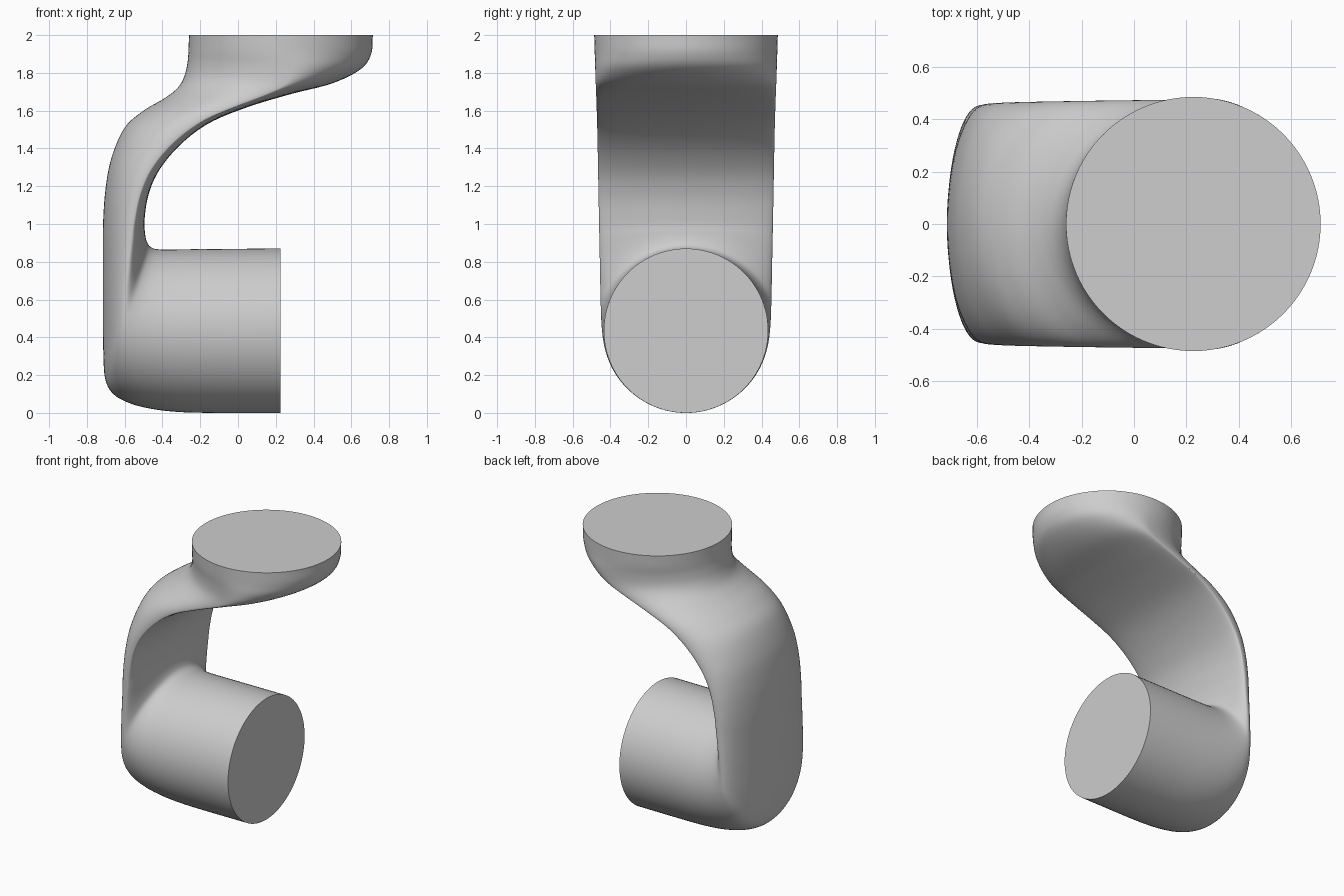
import bpy
import bmesh
import math
from mathutils import Vector

SIDES = 96
STEPS = 6

cube = bpy.data.objects.get("Cube")
if cube:
    bpy.data.objects.remove(cube, do_unlink=True)

# Side profile: outer x, outer z, inner x, inner z,
# and where the widest line lies between outer and inner
stations = [
    # lower barrel
    (.225, 0, .225, .87, .5), (-.1, 0, -.1, .868, .5),
    (-.3, .004, -.28, .866, .5), (-.45, .02, -.38, .865, .5),
    (-.57, .05, -.43, .867, .5),
    # rounded heel
    (-.66, .1, -.455, .874, .5), (-.703, .18, -.47, .885, .5),
    (-.713, .32, -.48, .9, .53), (-.715, .5, -.488, .925, .59),
    # arm, flatter on its inner side
    (-.715, .75, -.493, .96, .67), (-.715, .98, -.495, 1.02, .74),
    (-.702, 1.18, -.475, 1.15, .8), (-.67, 1.35, -.42, 1.28, .84),
    (-.6, 1.51, -.31, 1.415, .87), (-.5, 1.6, -.16, 1.53, .88),
    # neck and top disc
    (-.39, 1.665, .04, 1.615, .87), (-.32, 1.72, .27, 1.685, .81),
    (-.285, 1.78, .5, 1.745, .7), (-.268, 1.85, .65, 1.82, .59),
    (-.262, 1.92, .705, 1.9, .52), (-.26, 2, .714, 2, .5),
]


def smooth_path(points):
    """Pass a smooth curve through the stations."""
    pts = [Vector(p) for p in points]
    padded = [2 * pts[0] - pts[1]] + pts + [2 * pts[-1] - pts[-2]]
    path = []
    for a, b, c, d in zip(padded, padded[1:], padded[2:], padded[3:]):
        for step in range(STEPS):
            t = step / STEPS
            path.append(b + (c - a) * t / 2
                        + (2 * a - 5 * b + 4 * c - d) * t * t / 2
                        + (3 * b - a - 3 * c + d) * t ** 3 / 2)
    return path + [pts[-1]]


def oval_ring(bm, station, fraction):
    """Add one cross-section made of two half ellipses."""
    ox, oz, ix, iz, widest = station
    outer, inner = Vector((ox, 0, oz)), Vector((ix, 0, iz))
    middle = outer.lerp(inner, widest)
    width = Vector((0, .435 + .051 * fraction, 0))
    ring = []
    for i in range(SIDES):
        angle = math.tau * i / SIDES
        across = math.cos(angle)
        tip = outer if across > 0 else inner
        ring.append(bm.verts.new(
            middle + (tip - middle) * abs(across) + width * math.sin(angle)))
    return ring


# Loft the whole connector and cap both ends
bm = bmesh.new()
path = smooth_path(stations)
rings = [oval_ring(bm, s, i / (len(path) - 1)) for i, s in enumerate(path)]
for low, high in zip(rings, rings[1:]):
    for i in range(SIDES):
        j = (i + 1) % SIDES
        bm.faces.new((low[i], low[j], high[j], high[i]))
bm.faces.new(rings[0])
bm.faces.new(rings[-1])
bmesh.ops.recalc_face_normals(bm, faces=bm.faces)
mesh = bpy.data.meshes.new("curved_connector")
bm.to_mesh(mesh)
bm.free()
connector = bpy.data.objects.new("curved_connector", mesh)
bpy.context.collection.objects.link(connector)

# Plain grey
grey = bpy.data.materials.new("mid_grey")
grey.use_nodes = True
colour = (.61, .61, .61, 1)
grey.diffuse_color = colour
grey.node_tree.nodes["Principled BSDF"].inputs["Base Color"].default_value = colour
mesh.materials.append(grey)

# Smooth walls, crisp cap rims
bpy.ops.object.select_all(action="DESELECT")
connector.select_set(True)
bpy.context.view_layer.objects.active = connector
bpy.ops.object.shade_smooth_by_angle(angle=math.radians(40))
